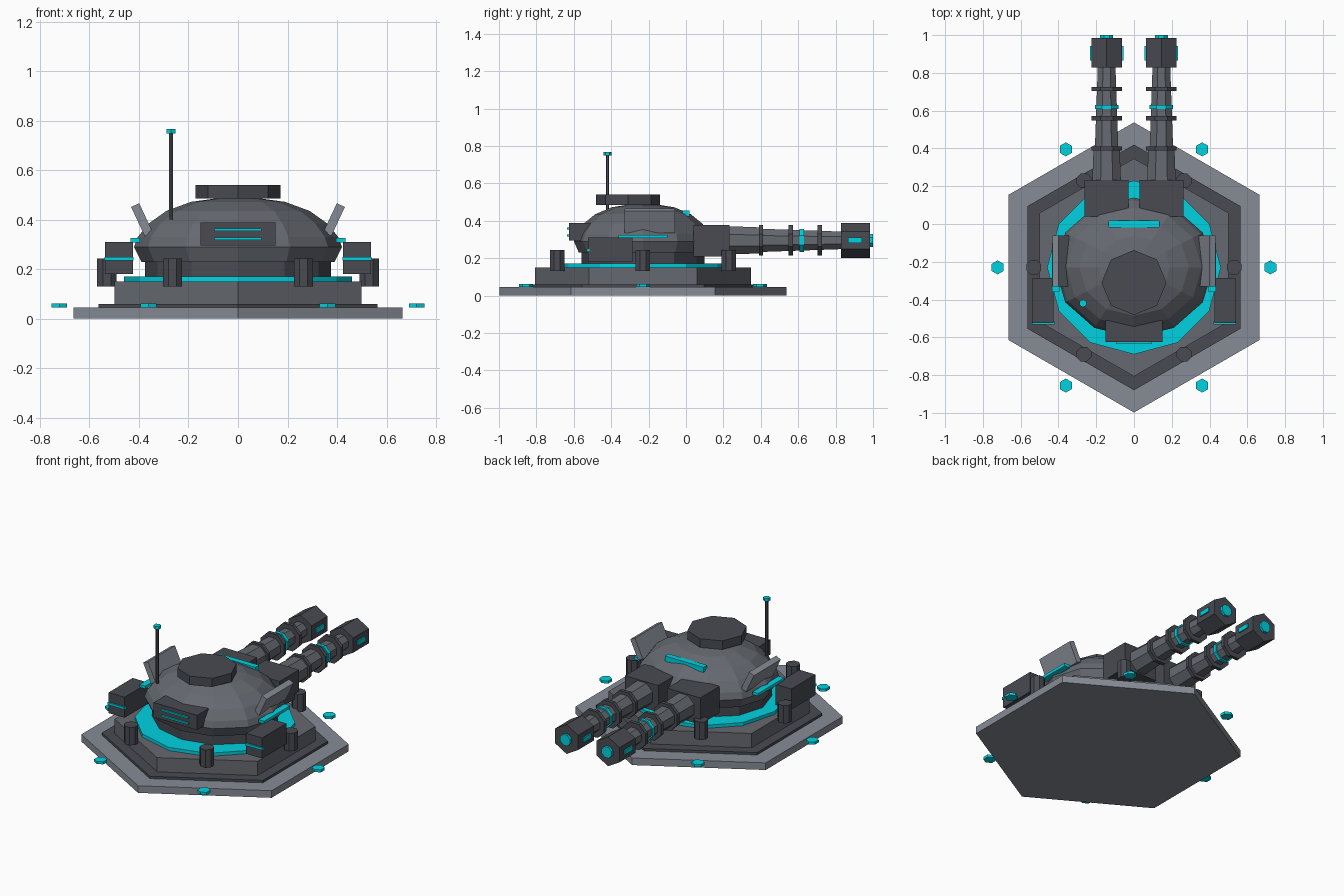
import bpy, bmesh, math
from mathutils import Matrix, Vector

if "Cube" in bpy.data.objects:
    bpy.data.objects.remove(bpy.data.objects["Cube"])

CY = -0.23  # centre line of the base and turret


def material(name, rgb):
    m = bpy.data.materials.new(name)
    m.diffuse_color = (*rgb, 1)
    m.use_nodes = True
    m.node_tree.nodes["Principled BSDF"].inputs["Base Color"].default_value = m.diffuse_color
    return m


LIGHT = material("light_grey", (0.24, 0.26, 0.30))
MID = material("mid_grey", (0.13, 0.14, 0.16))
DARK = material("dark_grey", (0.065, 0.07, 0.085))
CYAN = material("cyan", (0.0, 0.65, 0.75))


def finish(name, bm, mat, matrix=Matrix()):
    bmesh.ops.recalc_face_normals(bm, faces=bm.faces)
    me = bpy.data.meshes.new(name)
    bm.to_mesh(me)
    bm.free()
    me.materials.append(mat)
    ob = bpy.data.objects.new(name, me)
    ob.matrix_world = matrix
    bpy.context.collection.objects.link(ob)
    return ob


def lathe(name, profile, sides, mat, loc=(0, 0, 0), turn=0.0, rot=Matrix(), sy=1.0):
    """Closed faceted solid from (radius, height) pairs; turn is the first corner's angle."""
    bm = bmesh.new()
    rings = []
    for r, z in profile:
        ring = []
        for i in range(sides):
            a = turn + math.tau * i / sides
            ring.append(bm.verts.new((r * math.cos(a), sy * r * math.sin(a), z)))
        rings.append(ring)
    for lo, hi in zip(rings, rings[1:]):
        for i in range(sides):
            j = (i + 1) % sides
            bm.faces.new((lo[i], lo[j], hi[j], hi[i]))
    bm.faces.new(rings[0][::-1])
    bm.faces.new(rings[-1])
    return finish(name, bm, mat, Matrix.Translation(loc) @ rot)


def prism(name, r, z0, z1, sides, mat, x=0, y=CY, turn=math.pi / 2):
    return lathe(name, [(r, z0), (r, z1)], sides, mat, (x, y, 0), turn)


def box(name, lo, hi, mat, tilt=0.0):
    lo, hi = Vector(lo), Vector(hi)
    bm = bmesh.new()
    bmesh.ops.create_cube(bm, size=1)
    bmesh.ops.scale(bm, vec=hi - lo, verts=bm.verts)
    return finish(name, bm, mat,
                  Matrix.Translation((lo + hi) / 2) @ Matrix.Rotation(tilt, 4, 'Y'))


def side_box(name, s, x0, x1, y, z, mat, tilt=0.0):
    """Box on side s (-1 or 1) spanning |x| from x0 to x1."""
    xs = sorted((s * x0, s * x1))
    return box(name, (xs[0], y[0], z[0]), (xs[1], y[1], z[1]), mat, s * tilt)


# Stepped hexagonal base and glowing turret ring
prism("base_plate", 0.768, 0, 0.045, 6, LIGHT)
prism("base_step", 0.65, 0.045, 0.06, 6, DARK)
prism("base_block", 0.577, 0.06, 0.15, 6, MID)
prism("glow_ring", 0.46, 0.15, 0.17, 12, CYAN)

# Posts on the base and floating marker lights around it
for i in range(6):
    a = i * math.pi / 3
    c, s = math.cos(a), math.sin(a)
    prism("base_post", 0.042, 0.13, 0.243, 8, DARK, 0.53 * c, CY + 0.53 * s, math.pi / 8)
    prism("marker_light", 0.037, 0.045, 0.061, 6, CYAN, 0.722 * c, CY + 0.722 * s)

# Turret drum, dome and top hatch
lathe("turret_drum", [(0.375, 0.165), (0.375, 0.24)], 12, DARK, (0, CY, 0), sy=0.88)
dome = [(0.39, 0.23), (0.42, 0.29), (0.405, 0.33), (0.36, 0.385),
        (0.29, 0.435), (0.19, 0.472), (0.08, 0.487)]
lathe("turret_dome", dome, 12, MID, (0, CY, 0), sy=0.88)
prism("top_hatch", 0.172, 0.485, 0.54, 8, DARK, 0, -0.31)
box("visor_light", (-0.135, -0.018, 0.422), (0.135, 0.018, 0.455), CYAN)

# Vent at the front with two glowing slots
box("vent_box", (-0.152, -0.625, 0.295), (0.152, -0.51, 0.388), DARK)
for z in (0.322, 0.359):
    box("vent_slot", (-0.095, -0.635, z - 0.005), (0.095, -0.62, z + 0.005), CYAN)

# Antenna
prism("antenna_mast", 0.009, 0.40, 0.75, 6, DARK, -0.27, -0.42)
prism("antenna_tip", 0.021, 0.748, 0.767, 6, CYAN, -0.27, -0.42)

along_y = Matrix.Rotation(-math.pi / 2, 4, 'X')
for s in (-1, 1):
    # Side pods, tilted shields and side lights
    side_box("side_pod", s, 0.425, 0.537, (-0.525, -0.285), (0.18, 0.31), DARK)
    side_box("pod_light", s, 0.422, 0.54, (-0.533, -0.515), (0.235, 0.25), CYAN)
    side_box("side_shield", s, 0.37, 0.406, (-0.33, -0.06), (0.335, 0.465), LIGHT,
             math.radians(25))
    side_box("side_light", s, 0.395, 0.435, (-0.36, -0.1), (0.307, 0.325), CYAN)

    # Gun mount and barrel with collars, muzzle and glowing parts
    side_box("gun_mount", s, 0.03, 0.263, (0.04, 0.233), (0.21, 0.378), DARK)
    x, z = s * 0.145, 0.295
    at = (x, 0, z)

    def gun_part(name, profile, sides, mat):
        lathe(name, profile, sides, mat, at, math.pi / 2 if sides == 6 else math.pi / 8, along_y)

    gun_part("gun_sleeve", [(0.083, 0.2), (0.075, 0.40)], 8, MID)
    gun_part("gun_barrel", [(0.068, 0.38), (0.05, 0.85)], 8, MID)
    for y in (0.40, 0.56, 0.715):
        gun_part("barrel_collar", [(0.088, y - 0.011), (0.088, y + 0.011)], 8, DARK)
    gun_part("barrel_glow", [(0.067, 0.608), (0.067, 0.63)], 8, CYAN)
    gun_part("muzzle", [(0.093, 0.828), (0.093, 0.985)], 6, DARK)
    gun_part("muzzle_glow", [(0.037, 0.97), (0.037, 1.0)], 8, CYAN)
    box("muzzle_slots", (x - 0.089, 0.865, z - 0.014), (x + 0.089, 0.942, z + 0.014), CYAN)
